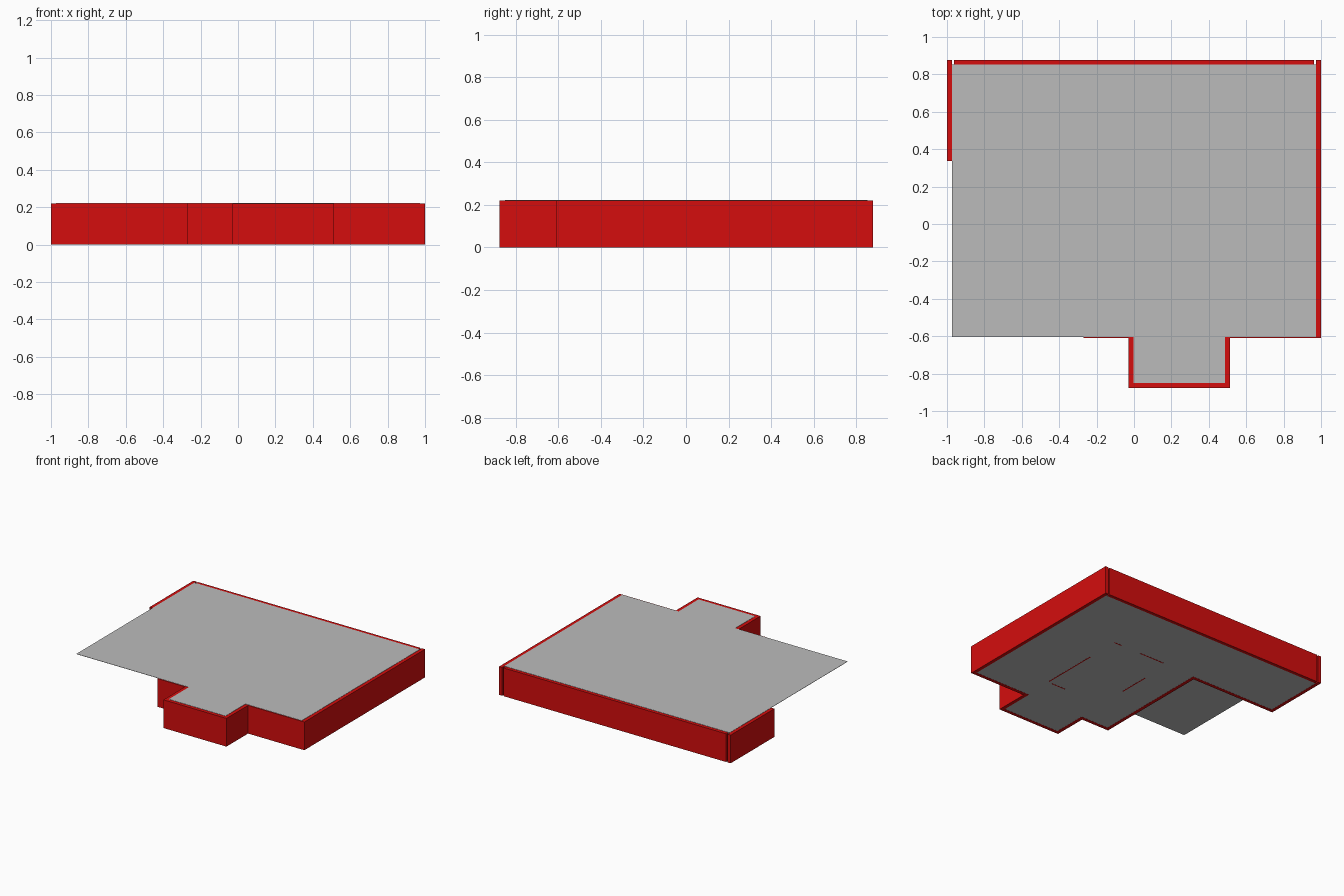
import bpy, bmesh

if "Cube" in bpy.data.objects:
    bpy.data.objects.remove(bpy.data.objects["Cube"])


def material(name, color):
    m = bpy.data.materials.new(name)
    m.diffuse_color = (*color, 1)
    m.use_nodes = True
    m.node_tree.nodes["Principled BSDF"].inputs["Base Color"].default_value = m.diffuse_color
    return m


RED = material("wall_red", (0.66, 0.004, 0.004))
GREY = material("slab_grey", (0.50, 0.50, 0.50))
HEIGHT = 0.22


def prism(name, outline, z0, z1, mat):
    """Extrude a flat outline from z0 up to z1."""
    bm = bmesh.new()
    base = bm.faces.new([bm.verts.new((x, y, z0)) for x, y in outline])
    top = bmesh.ops.extrude_face_region(bm, geom=[base])["geom"]
    bmesh.ops.translate(bm, vec=(0, 0, z1 - z0),
                        verts=[g for g in top if isinstance(g, bmesh.types.BMVert)])
    bmesh.ops.recalc_face_normals(bm, faces=bm.faces)
    mesh = bpy.data.meshes.new(name)
    bm.to_mesh(mesh)
    bm.free()
    mesh.materials.append(mat)
    obj = bpy.data.objects.new(name, mesh)
    bpy.context.collection.objects.link(obj)
    return obj


def wall(name, x0, x1, y0, y1):
    prism(name, [(x0, y0), (x1, y0), (x1, y1), (x0, y1)], 0, HEIGHT, RED)


# Outer walls, with narrow gaps at the back corners
wall("back_wall", -0.962, 0.962, 0.852, 0.878)
wall("right_wall", 0.973, 1.0, -0.61, 0.878)
wall("left_wall", -1.0, -0.973, 0.338, 0.878)
wall("front_wall_right", 0.487, 0.973, -0.61, -0.583)
wall("front_wall_left", -0.27, -0.03, -0.61, -0.583)

# Front bay
wall("bay_left_wall", -0.03, -0.002, -0.877, -0.583)
wall("bay_right_wall", 0.487, 0.514, -0.877, -0.61)
wall("bay_front_wall", -0.002, 0.487, -0.877, -0.85)

# Walls around the open front left corner
wall("porch_side_wall", -0.27, -0.243, -0.583, 0.338)
wall("porch_back_wall", -0.973, -0.243, 0.338, 0.365)

# Thin partitions of the inner room, showing as lines under the floor
t = 0.004
for i, (x0, x1, y) in enumerate([(0.43, 0.50, 0.376), (0.045, 0.255, 0.376),
                                 (0.34, 0.46, -0.358)]):
    wall(f"partition_across_{i}", x0, x1, y - t, y + t)
for i, (x, y0, y1) in enumerate([(0.497, -0.35, 0.11), (0.005, -0.116, 0.13)]):
    wall(f"partition_along_{i}", x - t, x + t, y0, y1)

# Floor sheet inside the walls
floor = [(-0.243, -0.583), (-0.002, -0.583), (-0.002, -0.85), (0.487, -0.85),
         (0.487, -0.583), (0.973, -0.583), (0.973, 0.852), (-0.973, 0.852),
         (-0.973, 0.365), (-0.243, 0.365)]
prism("floor", floor, 0.001, 0.003, GREY)

# Ceiling sheet, overhanging the open corner
ceiling = [(-0.973, -0.604), (-0.002, -0.604), (-0.002, -0.85), (0.487, -0.85),
           (0.487, -0.604), (0.973, -0.604), (0.973, 0.852), (-0.973, 0.852)]
prism("ceiling", ceiling, HEIGHT, HEIGHT + 0.002, GREY)
